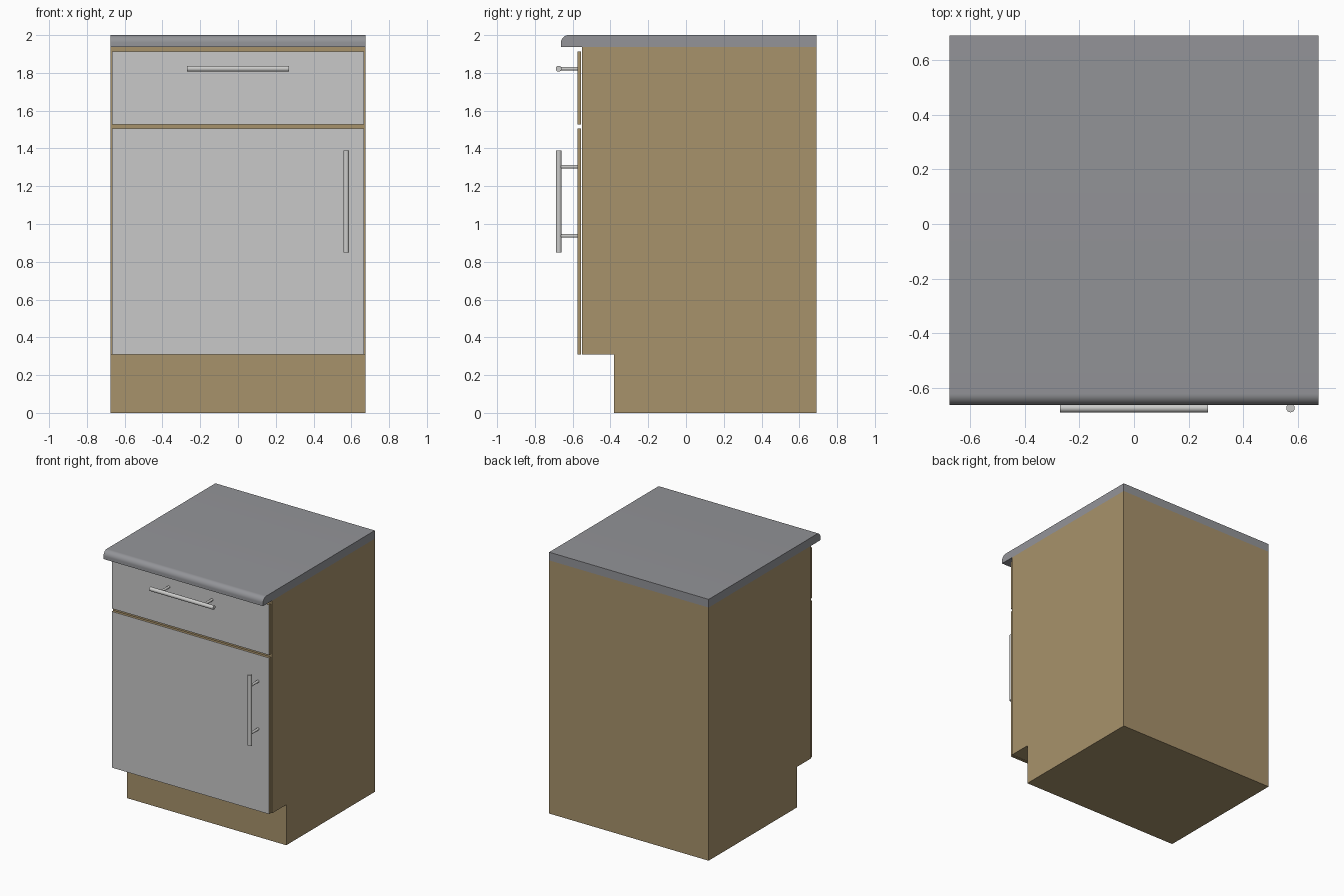
import bpy, bmesh, math
from mathutils import Matrix, Vector

if "Cube" in bpy.data.objects:
    bpy.data.objects.remove(bpy.data.objects["Cube"])


def material(name, rgb):
    m = bpy.data.materials.new(name)
    m.diffuse_color = (*rgb, 1)
    m.use_nodes = True
    m.node_tree.nodes["Principled BSDF"].inputs["Base Color"].default_value = m.diffuse_color
    return m


WOOD = material("light wood", (0.386, 0.287, 0.147))
TOP = material("worktop grey", (0.292, 0.296, 0.314))
FRONT = material("pale grey front", (0.578, 0.578, 0.578))
STEEL = material("handle steel", (0.60, 0.60, 0.59))


def finish(name, bm, *mats):
    bmesh.ops.recalc_face_normals(bm, faces=bm.faces)
    me = bpy.data.meshes.new(name)
    bm.to_mesh(me)
    bm.free()
    for m in mats:
        me.materials.append(m)
    ob = bpy.data.objects.new(name, me)
    bpy.context.collection.objects.link(ob)
    return ob


def smooth(ob):
    bpy.ops.object.select_all(action='DESELECT')
    ob.select_set(True)
    bpy.context.view_layer.objects.active = ob
    bpy.ops.object.shade_smooth_by_angle(angle=math.radians(35))


def extrude_profile(name, pts, half_width, mat):
    """Side profile in (y, z), extruded along x."""
    bm = bmesh.new()
    face = bm.faces.new([bm.verts.new((-half_width, y, z)) for y, z in pts])
    ext = bmesh.ops.extrude_face_region(bm, geom=[face])
    moved = [v for v in ext['geom'] if isinstance(v, bmesh.types.BMVert)]
    bmesh.ops.translate(bm, verts=moved, vec=(2 * half_width, 0, 0))
    return finish(name, bm, mat)


def front_panel(name, z0, z1):
    """Wood-edged board with a grey outer face."""
    bm = bmesh.new()
    bmesh.ops.create_cube(bm, size=1)
    bmesh.ops.scale(bm, verts=bm.verts, vec=(1.332, 0.02, z1 - z0))
    bmesh.ops.translate(bm, verts=bm.verts, vec=(0, -0.565, (z0 + z1) / 2))
    bm.normal_update()
    for f in bm.faces:
        f.material_index = 1 if f.normal.y < -0.9 else 0
    return finish(name, bm, WOOD, FRONT)


def rod(bm, a, b, radius):
    a, b = Vector(a), Vector(b)
    rot = (b - a).to_track_quat('Z', 'Y').to_matrix().to_4x4()
    bmesh.ops.create_cone(bm, cap_ends=True, segments=24, radius1=radius, radius2=radius,
                          depth=(b - a).length, matrix=Matrix.Translation((a + b) / 2) @ rot)


def handle(name, centre, axis):
    """Round bar on two posts."""
    c, d = Vector(centre), Vector(axis)
    bm = bmesh.new()
    rod(bm, c - d * 0.27, c + d * 0.27, 0.0155)
    for s in (-1, 1):
        p = c + d * 0.183 * s
        rod(bm, p, (p.x, -0.573, p.z), 0.0095)
    smooth(finish(name, bm, STEEL))


# Carcass with recessed toe kick
extrude_profile("carcass", [(-0.38, 0), (0.69, 0), (0.69, 1.937), (-0.55, 1.937),
                            (-0.55, 0.31), (-0.38, 0.31)], 0.675, WOOD)

# Worktop with rounded front edge
R = 0.04
arc = [(-0.662 + R - R * math.cos(t), 2 - R + R * math.sin(t))
       for t in (math.pi / 2 * i / 10 for i in range(11))]
smooth(extrude_profile("worktop", [(0.69, 1.937), (-0.662, 1.937)] + arc + [(0.69, 2)],
                       0.675, TOP))

# Drawer front and door
front_panel("drawer_front", 1.527, 1.912)
front_panel("door", 0.31, 1.505)

# Handles
handle("drawer_handle", (0, -0.674, 1.822), (1, 0, 0))
handle("door_handle", (0.573, -0.674, 1.12), (0, 0, 1))
